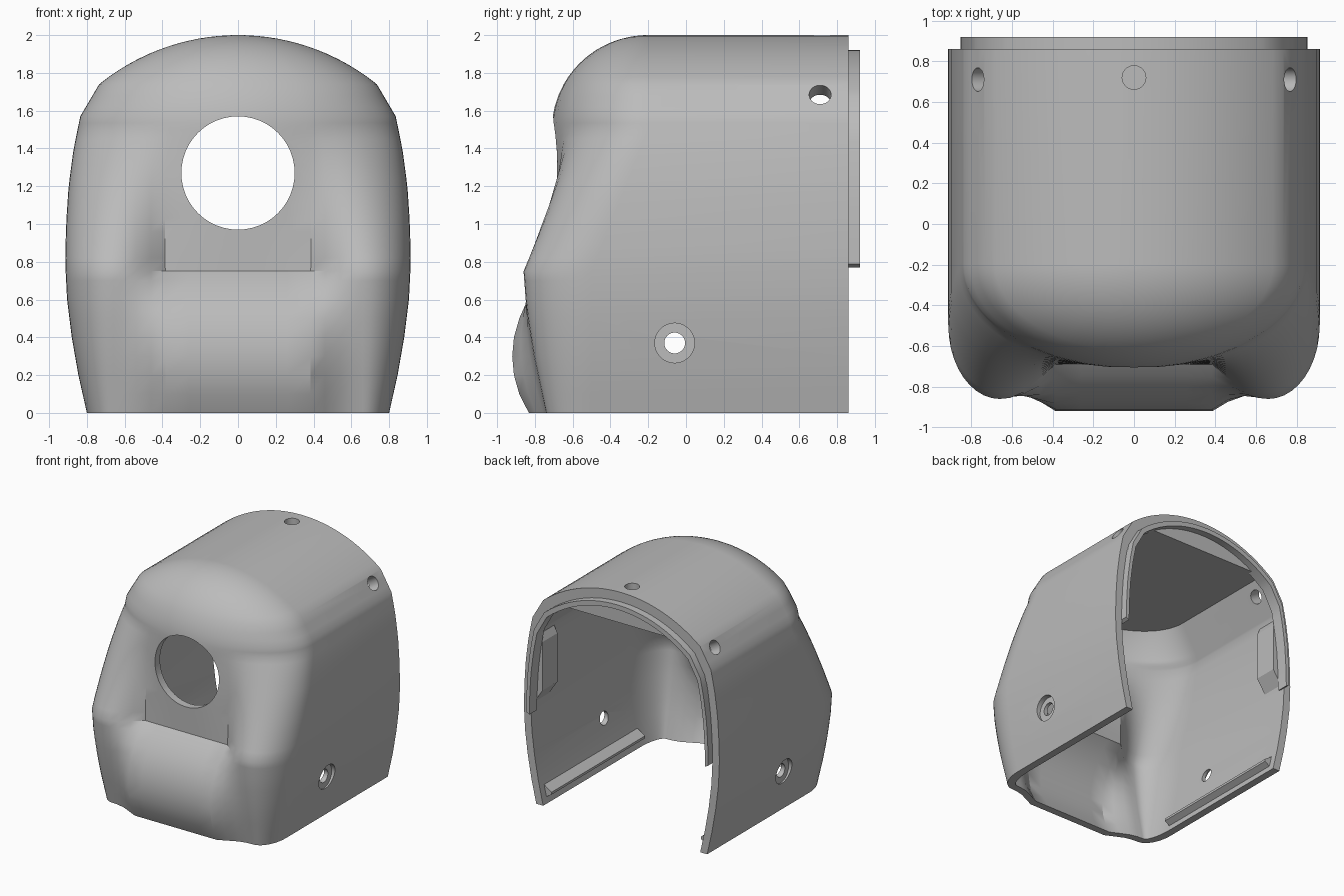
import bpy, bmesh
from math import sin, cos, sqrt, pi, radians
from mathutils import Vector

cube = bpy.data.objects.get("Cube")
if cube:
    bpy.data.objects.remove(cube)

grey = bpy.data.materials.new("plain_grey")
grey.use_nodes = True
grey.diffuse_color = (0.5, 0.5, 0.5, 1)
grey.node_tree.nodes["Principled BSDF"].inputs["Base Color"].default_value = (0.5, 0.5, 0.5, 1)

BACK = 0.86      # rear face of the shell
WALL = 0.065     # wall thickness
SPRING = 1.45    # height where the inner roof starts to slope
CEILING = 1.74
ARC = 1.169      # radius of the roof arc


def lerp(table, z):
    for (z0, a), (z1, b) in zip(table, table[1:]):
        if z <= z1:
            return a + (b - a) * (z - z0) / (z1 - z0)
    return table[-1][1]


SIDE = [(0, .80), (.2, .845), (.4, .88), (.6, .905), (.8, .915), (1, .91),
        (1.2, .897), (1.4, .87), (1.57, .835), (1.74, .735)]
CHEEK = [(0, -.74), (.3, -.805), (.55, -.845), (.75, -.86)]


def half_width(z):
    if z <= 1.74:
        return lerp(SIDE, z)
    return sqrt(max(ARC ** 2 - (z - 2 + ARC) ** 2, 0))


def inner_width(z):
    low = half_width(min(z, SPRING)) - WALL
    return low + (0.62 - low) * max(0, z - SPRING) / (CEILING - SPRING)


def plan(z, w, inset):
    """Horizontal slice: a U from the rear right round the front to the rear left."""
    zl = min(z, .75)
    nose = -.365 - sqrt(.555 ** 2 - (zl - .3) ** 2)
    cheek, start, knee = lerp(CHEEK, zl), -.5, .66
    depth = .51 * sqrt(max(0, 1 - (max(z - 1.5, 0) / .5) ** 2))
    k = min(max((z - .75) / .75, 0), 1)
    # lower plan: flat nose, sloping web, rounded cheek
    low = [(x, nose) for x in (0, .13, .26, .385)]
    low += [(x, nose + (cheek - nose) * f) for x, f in ((.46, .4), (.54, .8), (.61, .97))]
    frac = [x / .9 for x, y in low]
    for i in range(11):
        a = i / 10 * pi / 2
        low.append((knee + (w - knee) * sin(a), start + (cheek - start) * cos(a)))
        frac.append(knee / .9 + (1 - knee / .9) * sin(a))
    # upper plan: half ellipse
    half = []
    for (x, y), f in zip(low, frac):
        ey = -.2 - depth * sqrt(max(0, 1 - f * f))
        px, py = x + (w * f - x) * k, y + (ey - y) * k
        half.append((px, py + inset * min(1, (BACK - py))))
    half.append((w, BACK))
    return [(-x, y) for x, y in half[:0:-1]] + half


def finish(name, bm):
    bmesh.ops.recalc_face_normals(bm, faces=bm.faces)
    mesh = bpy.data.meshes.new(name)
    bm.to_mesh(mesh)
    bm.free()
    mesh.materials.append(grey)
    ob = bpy.data.objects.new(name, mesh)
    bpy.context.scene.collection.objects.link(ob)
    return ob


def smooth(ob):
    bpy.ops.object.select_all(action='DESELECT')
    ob.select_set(True)
    bpy.context.view_layer.objects.active = ob
    bpy.ops.object.shade_smooth_by_angle(angle=radians(30))


def build_shell():
    levels = [.1 * i for i in range(8)] + [.75 + .07 * i for i in range(10)]
    levels += [SPRING, 1.5, 1.535, 1.57, 1.62, 1.68]
    n_low = levels.index(SPRING)
    for i in range(15):
        x = max(.735 * (1 - i / 14), .03)
        levels.append(2 - ARC + sqrt(ARC ** 2 - x * x))
    inner = levels[:n_low + 1]
    steps = len(levels) - n_low - 1
    inner += [SPRING + (CEILING - SPRING) * (i + 1) / steps for i in range(steps)]

    bm = bmesh.new()
    outs = [[bm.verts.new((x, y, z)) for x, y in plan(z, half_width(z), 0)] for z in levels]
    ins = [[bm.verts.new((x, y, z)) for x, y in plan(z, inner_width(z), WALL)] for z in inner]
    for rows in (outs, ins):
        for a, b in zip(rows, rows[1:]):
            for i in range(len(a) - 1):
                bm.faces.new((a[i], a[i + 1], b[i + 1], b[i]))
        bm.faces.new(rows[-1])
    # bottom rim and rear rim
    for i in range(len(outs[0]) - 1):
        bm.faces.new((outs[0][i], outs[0][i + 1], ins[0][i + 1], ins[0][i]))
    for e in (0, -1):
        for j in range(len(outs) - 1):
            bm.faces.new((outs[j][e], outs[j + 1][e], ins[j + 1][e], ins[j][e]))
    bm.faces.new((outs[-1][0], outs[-1][-1], ins[-1][-1], ins[-1][0]))
    return finish("shell", bm)


def drill(target, centre, axis, radius, length):
    bm = bmesh.new()
    bmesh.ops.create_cone(bm, cap_ends=True, segments=48, radius1=radius,
                          radius2=radius, depth=length)
    cutter = finish("hole_cutter", bm)
    cutter.hide_render = True
    cutter.rotation_mode = 'QUATERNION'
    cutter.rotation_quaternion = Vector(axis).to_track_quat('Z', 'Y')
    cutter.location = centre
    mod = target.modifiers.new("hole", 'BOOLEAN')
    mod.operation, mod.solver, mod.object = 'DIFFERENCE', 'EXACT', cutter
    return cutter


def prism(name, profile, y0, y1):
    """Extrude an x-z profile along y."""
    bm = bmesh.new()
    face = bm.faces.new([bm.verts.new((x, y0, z)) for x, z in profile])
    new = bmesh.ops.extrude_face_region(bm, geom=[face])["geom"]
    bmesh.ops.translate(bm, vec=(0, y1 - y0, 0),
                        verts=[v for v in new if isinstance(v, bmesh.types.BMVert)])
    return finish(name, bm)


# Shell with its drilled holes
shell = build_shell()
cutters = [drill(shell, (0, -.7, 1.27), (0, 1, 0), .3, .6),
           drill(shell, (0, .72, 2), (0, 0, 1), .058, .2)]
for s in (-1, 1):
    cutters.append(drill(shell, (s * .85, -.06, .37), (1, 0, 0), .055, .4))
    cutters.append(drill(shell, (s * .945, -.06, .37), (1, 0, 0), .105, .2))
    cutters.append(drill(shell, (s * .76, .71, 1.68), (s * .86, 0, .51), .058, .5))
bpy.context.view_layer.update()
cut = bpy.data.meshes.new_from_object(
    shell.evaluated_get(bpy.context.evaluated_depsgraph_get()))
shell.modifiers.clear()
shell.data = cut
for c in cutters:
    bpy.data.objects.remove(c)
smooth(shell)

# Locating lip standing out of the rear rim
arch = [(half_width(z), z) for z in [.82 + .075 * i for i in range(11)] + [1.65]]
arch += [(.735 * (1 - i / 12), 2 - ARC + sqrt(ARC ** 2 - (.735 * (1 - i / 12)) ** 2))
         for i in range(13)]
arch += [(-x, z) for x, z in arch[-2::-1]]
outer = [(x * .932, z * .96) for x, z in arch]
inside = [(x * .9, z * .94) for x, z in arch]
smooth(prism("rear_lip", outer + inside[::-1], .82, .92))

# Inner blocks and bottom rails, one on each side
for s, side in ((-1, "right"), (1, "left")):
    block = [(.87, .8), (.87, 1.3), (.83, 1.42), (.80, 1.42), (.77, 1.36), (.77, .95)]
    prism(side + "_inner_block", [(s * x, z) for x, z in block], .62, .82)
    rail = [(.765, .04), (.70, .08), (.70, .10), (.80, .17)]
    prism(side + "_bottom_rail", [(s * x, z) for x, z in rail], -.45, .80)
